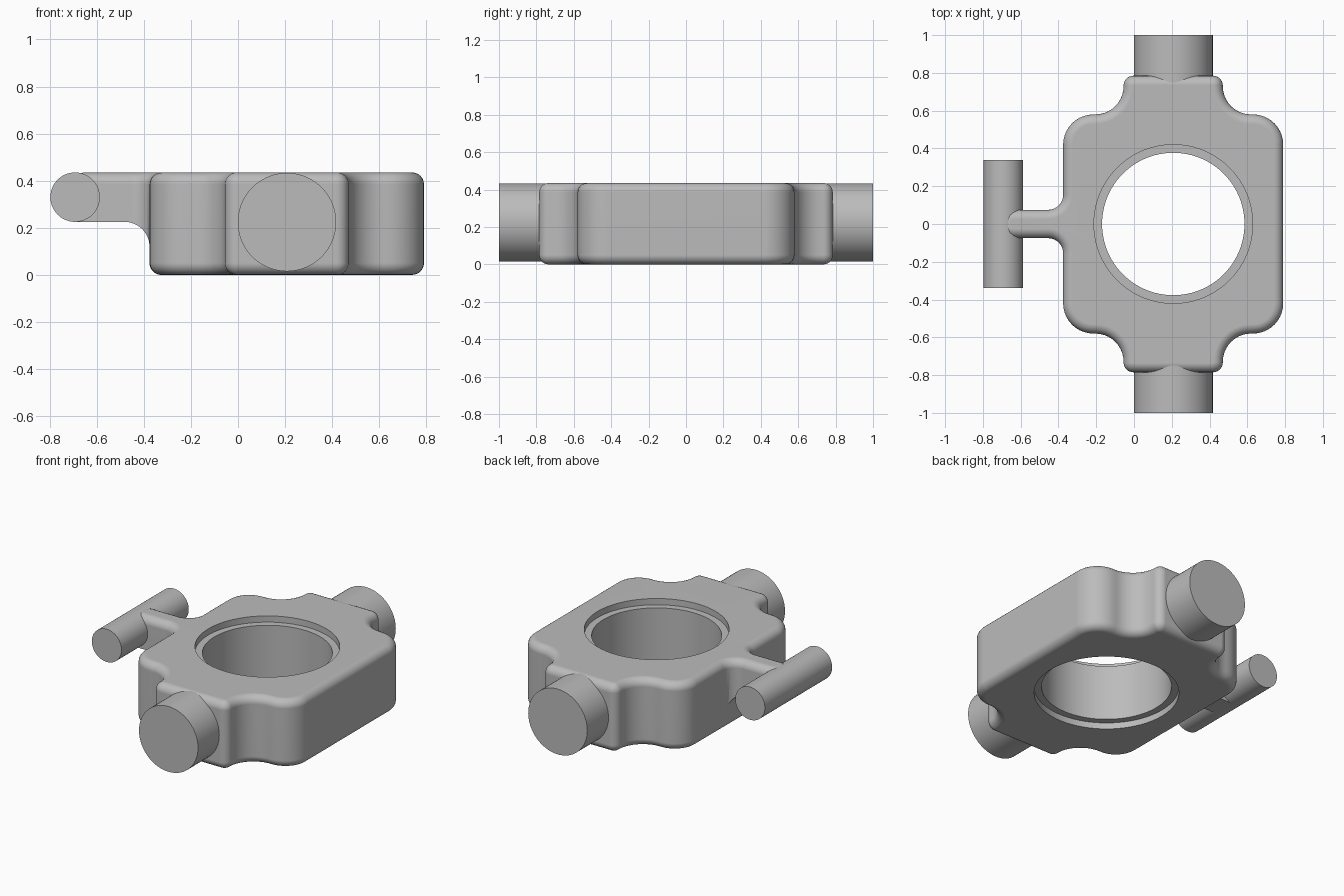
import bpy, bmesh
from math import sin, cos, pi, radians
from mathutils import Vector

cube = bpy.data.objects.get("Cube")
if cube:
    bpy.data.objects.remove(cube, do_unlink=True)

CX = 0.208          # centre of the ring body
H = 0.435           # body height
R = 0.05            # rounding of the top and bottom rims
WALL = -0.375       # body side that carries the arm

grey = bpy.data.materials.new("grey_metal")
grey.use_nodes = True
grey.diffuse_color = (0.5, 0.5, 0.5, 1)
grey.node_tree.nodes["Principled BSDF"].inputs["Base Color"].default_value = grey.diffuse_color


def loft(name, rings):
    """Closed solid through rings of equal point count."""
    bm = bmesh.new()
    loops = [[bm.verts.new(p) for p in ring] for ring in rings]
    for a, b in zip(loops, loops[1:]):
        for i in range(len(a)):
            j = (i + 1) % len(a)
            bm.faces.new((a[i], a[j], b[j], b[i]))
    bm.faces.new(loops[0][::-1])
    bm.faces.new(loops[-1])
    bmesh.ops.recalc_face_normals(bm, faces=bm.faces[:])
    mesh = bpy.data.meshes.new(name)
    bm.to_mesh(mesh)
    bm.free()
    mesh.materials.append(grey)
    obj = bpy.data.objects.new(name, mesh)
    bpy.context.collection.objects.link(obj)
    return obj


def activate(obj):
    bpy.ops.object.select_all(action='DESELECT')
    obj.select_set(True)
    bpy.context.view_layer.objects.active = obj


def smooth(obj):
    activate(obj)
    bpy.ops.object.shade_smooth_by_angle(angle=radians(30))
    mod = obj.modifiers.new("even_shading", 'WEIGHTED_NORMAL')
    mod.keep_sharp = True


def cut(obj, cutter):
    mod = obj.modifiers.new("cut", 'BOOLEAN')
    mod.operation = 'DIFFERENCE'
    mod.solver = 'EXACT'
    mod.object = cutter
    activate(obj)
    bpy.ops.object.modifier_apply(modifier=mod.name)
    bpy.data.objects.remove(cutter, do_unlink=True)


def arc(cx, cz, r, start, end, n=12):
    return [(cx + r * cos(radians(start + (end - start) * i / n)),
             cz + r * sin(radians(start + (end - start) * i / n))) for i in range(n + 1)]


def rounded(corners, n=10):
    """Points and outward normals of a right-angled outline with filleted corners."""
    out = []
    for i, (x, y, r) in enumerate(corners):
        p = Vector((x, y))
        a = (Vector(corners[i - 1][:2]) - p).normalized()
        b = (Vector(corners[(i + 1) % len(corners)][:2]) - p).normalized()
        side = 1 if b.cross(a) > 0 else -1
        for k in range(n + 1):
            t = pi / 2 * k / n
            d = b * cos(t) + a * sin(t)
            out.append((p + r * (a + b) - r * d, -d * side))
    return out


def rod(name, x, z, r, y0, y1):
    ring = arc(x, z, r, 0, 360, 72)[:-1]
    smooth(loft(name, [[(px, y, pz) for px, pz in ring] for y in (y0, y1)]))


# Body with stepped shoulders and the arm, all rims rounded
half = [(0.79, 0.58, 0.16), (0.47, 0.58, 0.15), (0.47, 0.785, 0.052),
        (-0.055, 0.785, 0.052), (-0.055, 0.58, 0.15), (WALL, 0.58, 0.16),
        (WALL, 0.075, 0.08), (-0.7, 0.075, 0.06)]
outline = rounded(half + [(x, -y, r) for x, y, r in reversed(half)])
steps = [pi / 2 * k / 6 for k in range(7)]
levels = [(R * (1 - cos(t)), R * (1 - sin(t))) for t in reversed(steps)]
levels += [(d, H - z) for d, z in reversed(levels)]
body = loft("ring_body", [[(*(p - n * d), z) for p, n in outline] for d, z in levels])

# Clear the space under the arm, leaving a fillet against the body wall
profile = [(-0.9, -0.1), (WALL + R, -0.1)]
profile += arc(WALL + R, R, R, 270, 180)
profile += arc(-0.48, 0.12, 0.105, 0, 90)
profile += [(-0.9, 0.225)]
cut(body, loft("arm_cutter", [[(x - 0.001, y, z) for x, z in profile] for y in (-0.154, 0.154)]))

# Through bore with a shallow recess on both faces
bore = [(0.42, -0.1), (0.42, 0.04), (0.377, 0.04), (0.377, H - 0.04), (0.42, H - 0.04), (0.42, H + 0.1)]
cut(body, loft("bore_cutter", [[(x, y, z) for x, y in arc(CX, 0, r, 0, 360, 96)[:-1]] for r, z in bore]))
smooth(body)

# Trunnions and cross handle
rod("front_trunnion", CX, 0.224, 0.209, -1, -0.7)
rod("back_trunnion", CX, 0.224, 0.209, 0.7, 1)
rod("cross_handle", -0.692, 0.33, 0.105, -0.34, 0.34)
